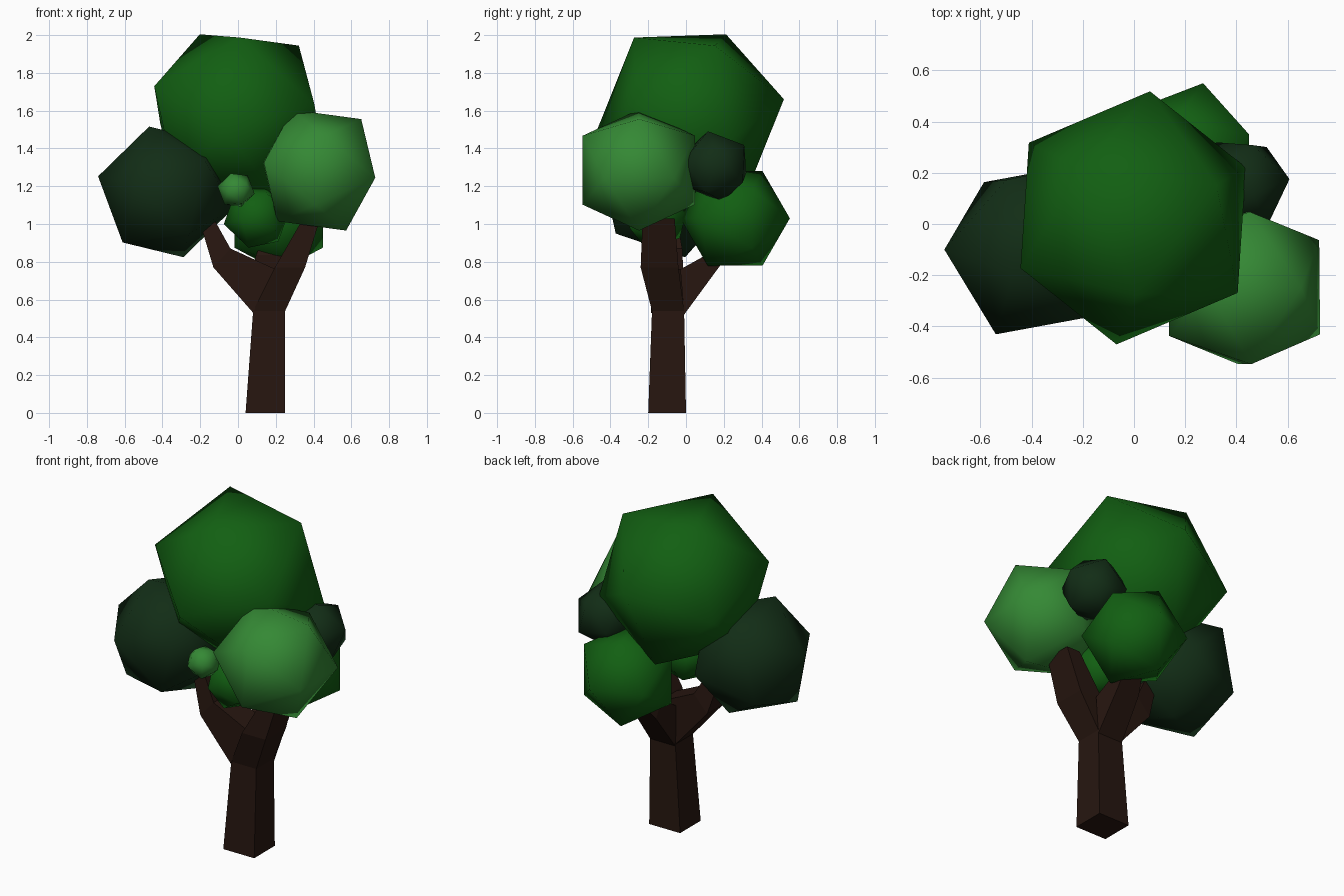
import bpy, bmesh
from mathutils import Vector, Matrix

if "Cube" in bpy.data.objects:
    bpy.data.objects.remove(bpy.data.objects["Cube"])


def material(name, rgb):
    m = bpy.data.materials.new(name)
    m.diffuse_color = (*rgb, 1)
    m.use_nodes = True
    m.node_tree.nodes["Principled BSDF"].inputs["Base Color"].default_value = m.diffuse_color
    return m


BARK = material("bark", (0.02, 0.008, 0.005))
DARK = material("dark_leaf", (0.006, 0.026, 0.008))
GREEN = material("green_leaf", (0.006, 0.115, 0.006))
LIGHT = material("light_leaf", (0.035, 0.25, 0.035))


def finish(name, bm, mat, smooth):
    bmesh.ops.recalc_face_normals(bm, faces=bm.faces)
    for f in bm.faces:
        f.smooth = smooth
    me = bpy.data.meshes.new(name)
    bm.to_mesh(me)
    bm.free()
    me.materials.append(mat)
    ob = bpy.data.objects.new(name, me)
    bpy.context.collection.objects.link(ob)
    return ob


def frame(a, b):
    a = Vector(a).normalized()
    c = a.cross(Vector(b)).normalized()
    return Matrix((a, c.cross(a), c)).transposed()


def blob(name, centre, radius, v1, v2, mat):
    """Icosahedron turned so that two neighbouring corners point at v1 and v2."""
    bm = bmesh.new()
    bmesh.ops.create_icosphere(bm, subdivisions=1, radius=radius)
    bm.verts.ensure_lookup_table()
    p = bm.verts[0]
    q = p.link_edges[0].other_vert(p)
    rot = frame(v1, v2) @ frame(p.co, q.co).transposed()
    bmesh.ops.transform(bm, verts=bm.verts,
                        matrix=Matrix.Translation(centre) @ rot.to_4x4())
    return finish(name, bm, mat, True)


def limb(name, rings):
    """Four-sided limb lofted through rings of (centre, half width a, half width b)."""
    bm = bmesh.new()
    loops = []
    for c, a, b in rings:
        c, a, b = Vector(c), Vector(a), Vector(b)
        loops.append([bm.verts.new(p) for p in
                      (c - a - b, c + a - b, c + a + b, c - a + b)])
    for lo, hi in zip(loops, loops[1:]):
        for i in range(4):
            j = (i + 1) % 4
            bm.faces.new((lo[i], lo[j], hi[j], hi[i]))
    bm.faces.new(loops[0])
    bm.faces.new(loops[-1])
    return finish(name, bm, BARK, False)


# Trunk running into the right branch
limb("trunk", [
    ((0.145, -0.10, 0.00), (0.105, 0, 0), (0, 0.10, 0)),
    ((0.165, -0.095, 0.54), (0.085, 0, 0), (0, 0.085, 0)),
    ((0.275, -0.14, 0.77), (0.08, 0, 0), (0, 0.10, 0)),
    ((0.39, -0.145, 1.03), (0.045, 0, 0), (0, 0.085, 0))])

# Left branch
limb("left_branch", [
    ((0.14, -0.10, 0.645), (0.06, 0, 0.115), (0, 0.085, 0)),
    ((-0.085, -0.10, 0.82), (0.045, 0, 0.05), (0, 0.08, 0)),
    ((-0.17, -0.10, 1.03), (0.035, 0, 0.01), (0, 0.05, 0))])

# Back branch
limb("back_branch", [
    ((0.165, -0.02, 0.64), (0.085, 0, 0), (0, -0.01, 0.12)),
    ((0.17, 0.13, 0.79), (0.075, 0, 0), (0, -0.025, 0.045)),
    ((0.19, 0.20, 0.88), (0.06, 0, 0), (0, -0.03, 0.035))])

# Foliage
blob("crown", (-0.003, 0.024, 1.58), 0.505,
     (-0.197, 0.186, 0.42), (0.333, 0.126, 0.36), GREEN)
blob("left_foliage", (-0.38, -0.10, 1.17), 0.37,
     (-0.35, 0, 0.08), (-0.23, -0.11, -0.27), DARK)
blob("right_foliage", (0.43, -0.25, 1.285), 0.35,
     (0.295, -0.18, -0.04), (0.295, 0.18, -0.04), LIGHT)
blob("back_foliage", (0.215, 0.26, 1.03), 0.295,
     (0.055, 0.29, 0), (0.235, 0.09, 0.155), GREEN)
blob("back_small_foliage", (0.42, 0.155, 1.305), 0.195,
     (0.185, 0.02, 0.05), (0.11, 0.145, -0.08), DARK)
blob("front_foliage", (0.10, -0.16, 1.04), 0.18,
     (-0.17, 0, -0.04), (-0.02, -0.06, -0.17), GREEN)
blob("front_small_foliage", (-0.01, -0.32, 1.18), 0.10,
     (-0.098, 0, 0.02), (-0.04, -0.04, 0.09), LIGHT)
